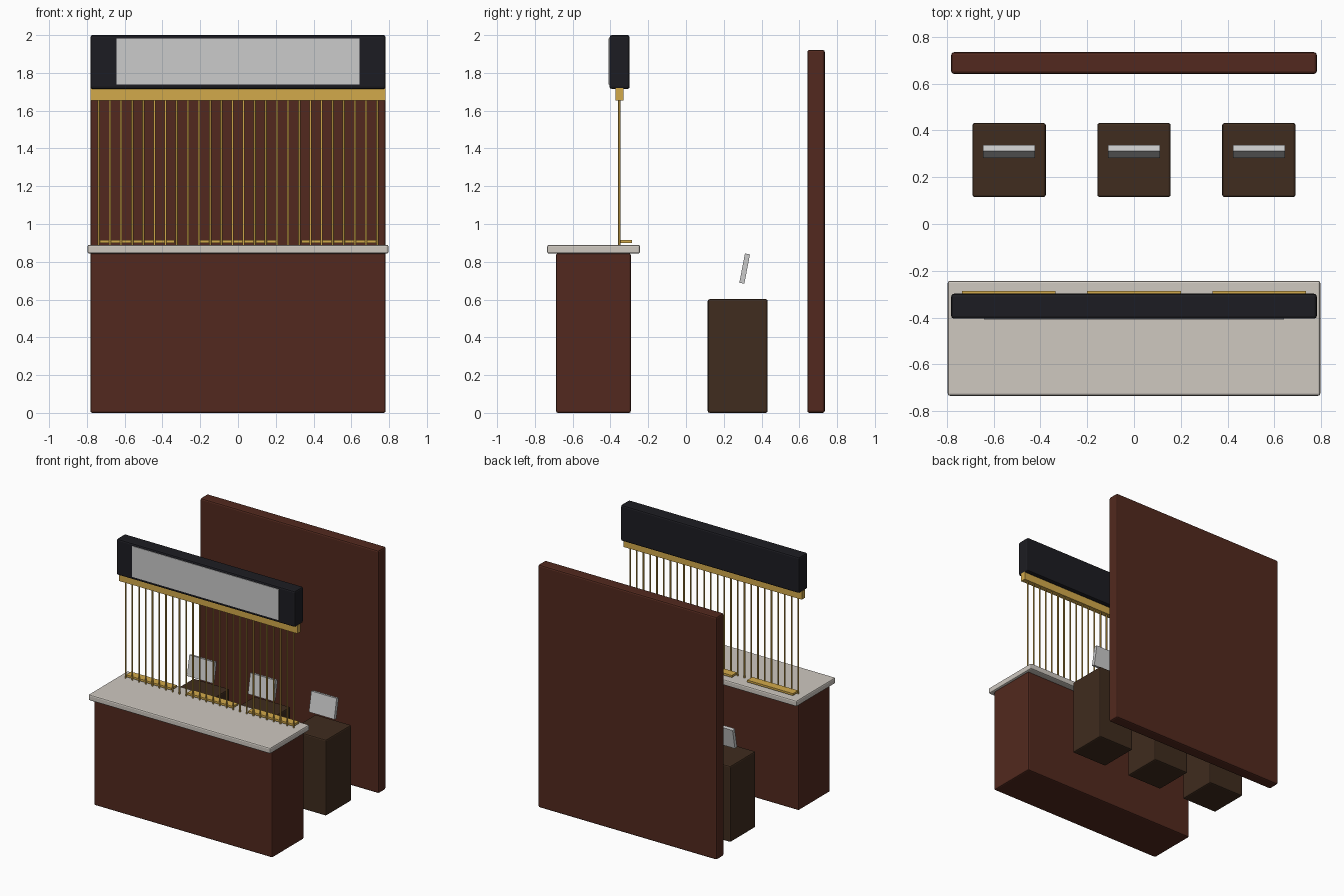
import bpy, math

if "Cube" in bpy.data.objects:
    bpy.data.objects.remove(bpy.data.objects["Cube"])


def material(name, rgb):
    m = bpy.data.materials.new(name)
    m.diffuse_color = (*rgb, 1)
    m.use_nodes = True
    m.node_tree.nodes["Principled BSDF"].inputs["Base Color"].default_value = m.diffuse_color
    return m


WOOD = material("red_wood", (0.085, 0.022, 0.013))
DARK_WOOD = material("dark_wood", (0.05, 0.025, 0.013))
STONE = material("pale_stone", (0.62, 0.58, 0.53))
BRASS = material("brass", (0.65, 0.40, 0.07))
BLACK = material("black", (0.012, 0.012, 0.016))


def finish(o, name, mat):
    o.name = name
    if mat:
        o.data.materials.append(mat)
    return o


def box(name, x, y, z, mat=None, bevel=0.0, tilt=0.0):
    """Box from (min, max) ranges, optionally bevelled and tilted about x."""
    centre = [(r[0] + r[1]) / 2 for r in (x, y, z)]
    bpy.ops.mesh.primitive_cube_add(size=1, location=centre, rotation=(tilt, 0, 0))
    o = bpy.context.object
    o.scale = [r[1] - r[0] for r in (x, y, z)]
    bpy.ops.object.transform_apply(location=False, rotation=False, scale=True)
    if bevel:
        b = o.modifiers.new("soft_edge", 'BEVEL')
        b.width = bevel
        b.segments = 2
    return finish(o, name, mat)


# Counter
box("counter_body", (-0.782, 0.782), (-0.688, -0.292), (0, 0.845), WOOD, 0.01)
box("counter_top", (-0.797, 0.797), (-0.735, -0.243), (0.843, 0.89), STONE, 0.01)

# Overhead sign with blank panel
box("sign_box", (-0.782, 0.782), (-0.405, -0.298), (1.715, 2.0), BLACK, 0.012)
box("sign_panel", (-0.642, 0.642), (-0.409, -0.395), (1.738, 1.982))

# Brass grille
box("grille_rail", (-0.782, 0.782), (-0.374, -0.332), (1.655, 1.72), BRASS)
for i in range(26):
    bpy.ops.mesh.primitive_cylinder_add(
        vertices=8, radius=0.006, depth=0.79,
        location=(-0.737 + i * 1.474 / 25, -0.353, 1.275))
    bpy.ops.object.shade_smooth_by_angle(angle=math.radians(50))
    finish(bpy.context.object, f"grille_bar_{i + 1}", BRASS)

# Three service positions: tray ledge, desk, tilted screen
for i in (-1, 0, 1):
    n, t, d = i + 2, i * 0.535, i * 0.534
    box(f"tray_{n}", (t - 0.2, t + 0.2), (-0.352, -0.287), (0.9, 0.916), BRASS)
    box(f"desk_{n}", (d - 0.157, d + 0.157), (0.115, 0.432), (0, 0.602), DARK_WOOD, 0.01)
    box(f"screen_{n}", (d - 0.111, d + 0.111), (0.297, 0.324), (0.685, 0.843),
        tilt=-0.19)

# Back wall
box("back_wall", (-0.782, 0.782), (0.642, 0.735), (0, 1.922), WOOD, 0.012)
